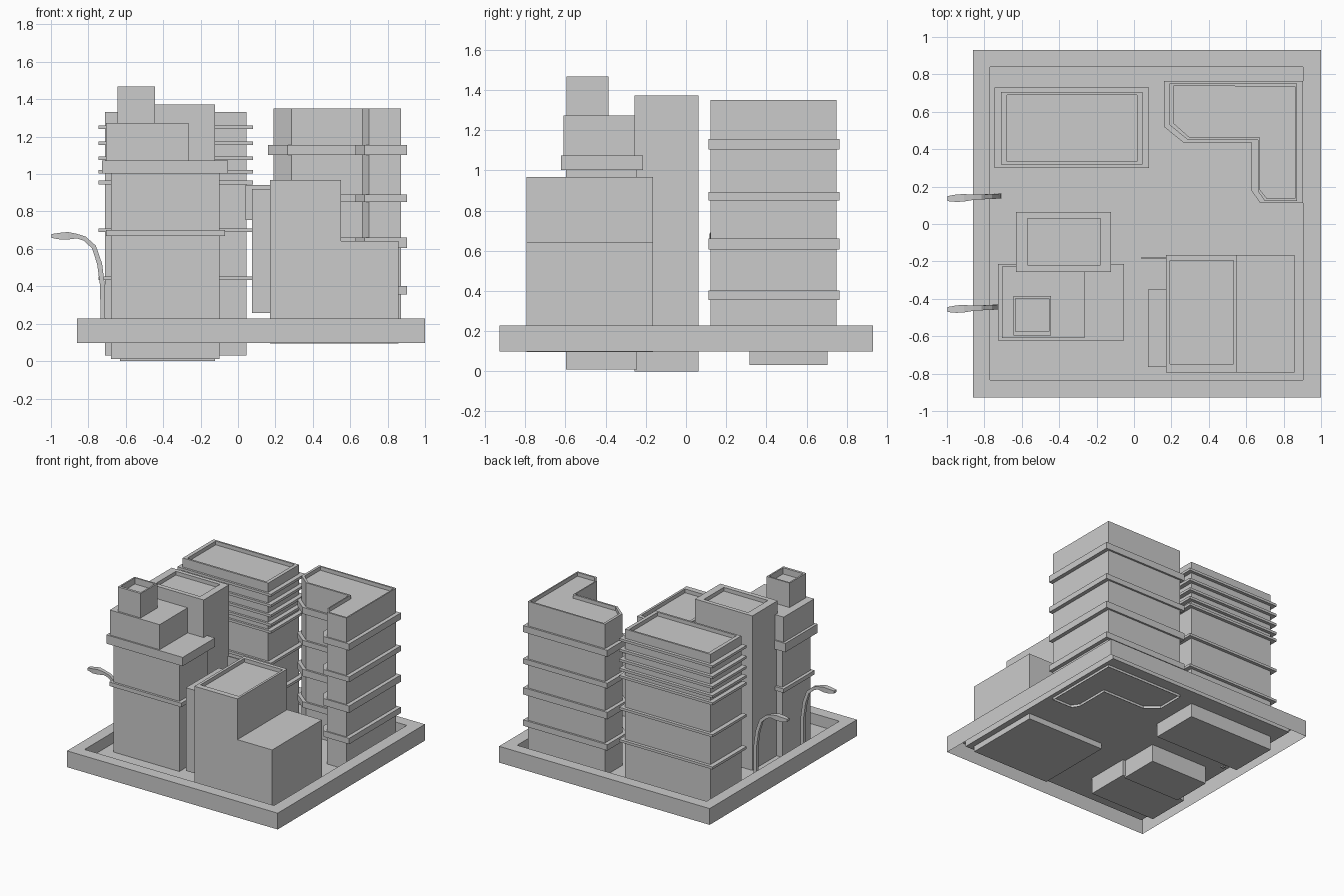
import bpy, bmesh


def loft(name, rings, cap_start=True):
    """Skin a stack of matching closed rings and cap the ends."""
    bm = bmesh.new()
    rows = [[bm.verts.new(p) for p in ring] for ring in rings]
    n = len(rows[0])
    for a, b in zip(rows, rows[1:]):
        for i in range(n):
            j = (i + 1) % n
            bm.faces.new((a[i], a[j], b[j], b[i]))
    if cap_start:
        bm.faces.new(rows[0][::-1])
    bm.faces.new(rows[-1])
    bmesh.ops.recalc_face_normals(bm, faces=bm.faces)
    me = bpy.data.meshes.new(name)
    bm.to_mesh(me)
    bm.free()
    ob = bpy.data.objects.new(name, me)
    bpy.context.collection.objects.link(ob)
    return ob


def rect(x0, x1, y0, y1):
    return [(x0, y0), (x1, y0), (x1, y1), (x0, y1)]


def prism(name, outline, z0, z1, inner=None, depth=0.03, closed=True):
    """Vertical prism, optionally with a sunken roof inside a parapet."""
    levels = [(outline, z0), (outline, z1)]
    if inner:
        levels += [(inner, z1), (inner, z1 - depth)]
    return loft(name, [[(x, y, z) for x, y in o] for o, z in levels], closed)


# Base tray: raised rim, sunken ground, open underside
prism("base_tray", rect(-0.86, 1.0, -0.928, 0.93), 0.098, 0.228,
      rect(-0.77, 0.903, -0.835, 0.84), 0.088, closed=False)

# Front left stepped tower
prism("stepped_tower_body", rect(-0.68, -0.10, -0.597, -0.244), 0.01, 1.003)
prism("stepped_tower_ledge", rect(-0.705, -0.07, -0.615, -0.225), 0.668, 0.70)
prism("stepped_tower_slab", rect(-0.727, -0.053, -0.622, -0.214), 1.003, 1.073)
prism("stepped_tower_upper", rect(-0.705, -0.265, -0.61, -0.226), 1.073, 1.273)
prism("stepped_tower_top", rect(-0.645, -0.443, -0.595, -0.385), 1.273, 1.468,
      rect(-0.633, -0.455, -0.575, -0.397), 0.05)

# Centre tower
prism("centre_tower", rect(-0.63, -0.123, -0.257, 0.063), 0.0, 1.373,
      rect(-0.57, -0.18, -0.22, 0.03), 0.03)

# Back left block with thin ledges
prism("ledge_block", rect(-0.71, 0.045, 0.317, 0.705), 0.03, 1.333,
      rect(-0.68, 0.017, 0.333, 0.69), 0.03)
for z in (1.25, 1.165, 1.085, 1.012, 0.955, 0.70, 0.443):
    prism("thin_ledge", rect(-0.745, 0.08, 0.30, 0.73), z - 0.01, z + 0.01)

# Back right L-shaped block with bands
body = [(0.19, 0.75), (0.19, 0.53), (0.287, 0.45), (0.663, 0.45),
        (0.663, 0.175), (0.70, 0.122), (0.872, 0.122), (0.872, 0.75)]
roof = [(0.21, 0.738), (0.21, 0.54), (0.295, 0.465), (0.672, 0.465),
        (0.672, 0.185), (0.71, 0.137), (0.862, 0.137), (0.862, 0.735)]
band = [(0.16, 0.765), (0.16, 0.52), (0.265, 0.435), (0.627, 0.435),
        (0.627, 0.18), (0.675, 0.112), (0.903, 0.112), (0.903, 0.765)]
prism("corner_block", body, 0.12, 1.35, roof, 0.03, closed=False)
for z0, z1 in ((1.103, 1.155), (0.85, 0.892), (0.605, 0.66), (0.355, 0.402)):
    prism("corner_block_band", band, z0, z1)

# Front right stepped house with side annex and hanging panel
prism("house_tall", rect(0.17, 0.55, -0.793, -0.165), 0.095, 0.968,
      rect(0.192, 0.532, -0.748, -0.195), 0.03)
prism("house_low", rect(0.55, 0.857, -0.793, -0.165), 0.095, 0.643)
prism("house_annex", rect(0.075, 0.17, -0.765, -0.35), 0.257, 0.92)
prism("hanging_panel", rect(0.04, 0.172, -0.187, -0.176), 0.755, 0.942)

# Street lamps: (x, z, half width in y, half thickness in z, half thickness in x)
lamp = [(-0.722, 0.13, 0.013, 0.0, 0.013), (-0.724, 0.40, 0.013, 0.0, 0.013),
        (-0.74, 0.52, 0.013, 0.002, 0.013), (-0.77, 0.61, 0.013, 0.007, 0.01),
        (-0.82, 0.655, 0.013, 0.011, 0.005), (-0.86, 0.668, 0.014, 0.012, 0.0),
        (-0.91, 0.67, 0.02, 0.02, 0.0), (-0.95, 0.668, 0.02, 0.018, 0.0),
        (-0.998, 0.669, 0.013, 0.01, 0.0)]
for y in (0.143, -0.45):
    rings = []
    for x, z, w, t, d in lamp:
        yc = y + (x + 0.85) * 0.05
        rings.append([(x - d, yc - w, z - t), (x + d, yc - w, z + t),
                      (x + d, yc + w, z + t), (x - d, yc + w, z - t)])
    loft("street_lamp", rings)
